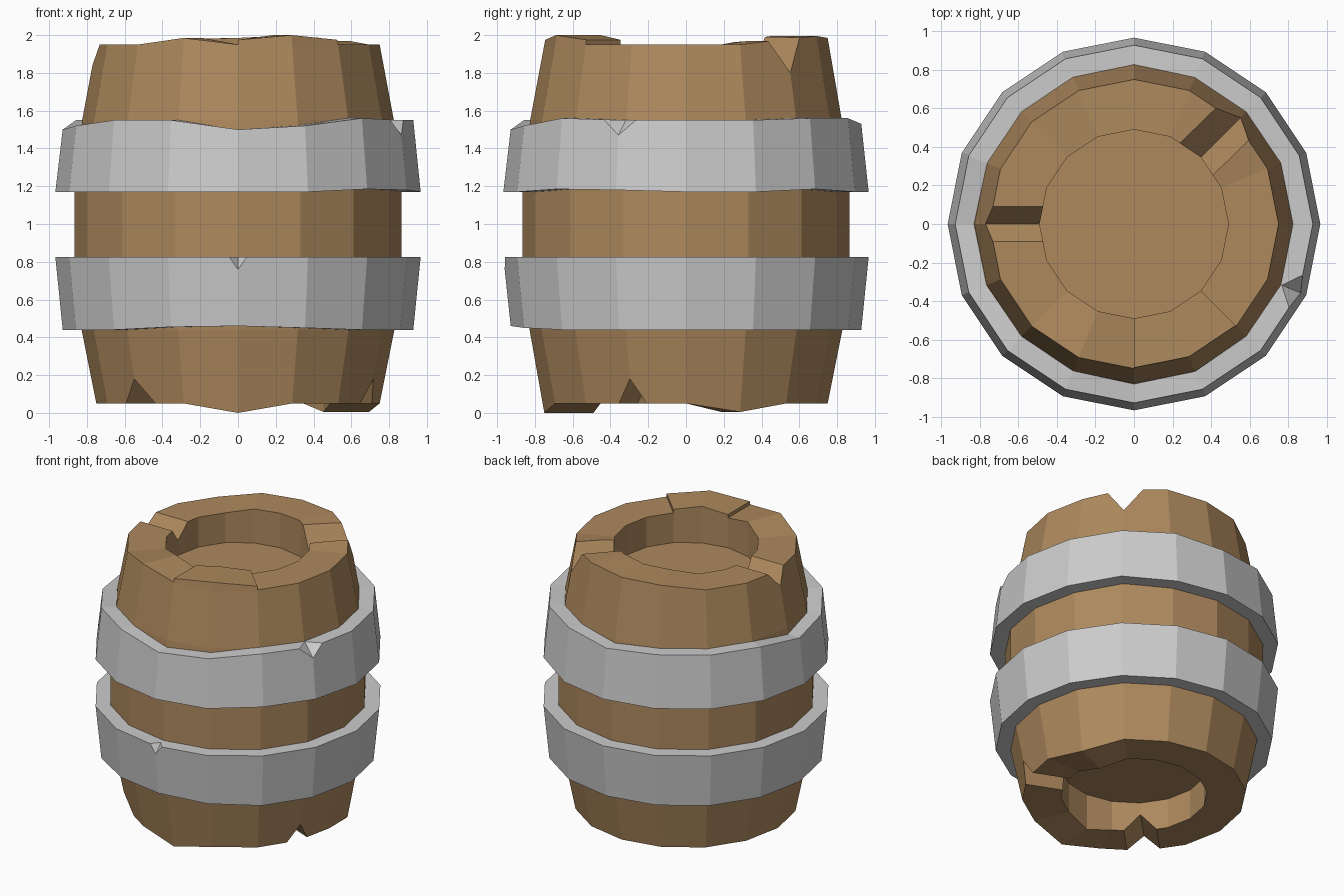
import bpy, bmesh
from math import cos, sin, radians
from mathutils import Vector

if "Cube" in bpy.data.objects:
    bpy.data.objects.remove(bpy.data.objects["Cube"])

N = 16
STEP = 360 / N

wood = bpy.data.materials.new("wood")
wood.diffuse_color = (0.42, 0.25, 0.11, 1)
wood.use_nodes = True
wood.node_tree.nodes["Principled BSDF"].inputs["Base Color"].default_value = wood.diffuse_color


def finish(name, bm, mat=None):
    bmesh.ops.recalc_face_normals(bm, faces=bm.faces)
    me = bpy.data.meshes.new(name)
    bm.to_mesh(me)
    bm.free()
    ob = bpy.data.objects.new(name, me)
    bpy.context.collection.objects.link(ob)
    if mat:
        me.materials.append(mat)
    return ob


def turned(name, profile, closed, mat=None):
    """Revolve (radius, z, {side: height change}) points into 16 flat sides."""
    bm = bmesh.new()
    rings = []
    for r, z, dz in profile:
        rings.append([bm.verts.new((r * cos(radians(i * STEP)), r * sin(radians(i * STEP)),
                                    z + dz.get(i, 0))) for i in range(N)])
    pairs = list(zip(rings, rings[1:]))
    if closed:
        pairs.append((rings[-1], rings[0]))
    else:
        bm.faces.new(rings[0])
        bm.faces.new(rings[-1])
    for a, b in pairs:
        for i in range(N):
            j = (i + 1) % N
            bm.faces.new((a[i], a[j], b[j], b[i]))
    return finish(name, bm, mat)


def notch(ob, angle, edge, depth, half, r0, r1, depth0=None, up=1):
    """Cut a radial V groove into a rim; depth0 is the depth at the inner end."""
    a = radians(angle)
    out, side = Vector((cos(a), sin(a), 0)), Vector((-sin(a), cos(a), 0))
    over = 0.12
    bm = bmesh.new()
    ends = []
    for r, d in ((r0, depth if depth0 is None else depth0), (r1, depth)):
        w = half * (d + over) / depth
        ends.append([bm.verts.new(out * r + side * s + Vector((0, 0, edge + up * h)))
                     for s, h in ((0, -d), (w, over), (-w, over))])
    bm.faces.new(ends[0])
    bm.faces.new(ends[1])
    for i in range(3):
        j = (i + 1) % 3
        bm.faces.new((ends[0][i], ends[0][j], ends[1][j], ends[1][i]))
    cutter = finish("notch_cutter", bm)
    cutter.hide_render = True
    m = ob.modifiers.new("notch", 'BOOLEAN')
    m.operation, m.solver, m.object = 'DIFFERENCE', 'EXACT', cutter
    bpy.context.view_layer.objects.active = ob
    bpy.ops.object.modifier_apply(modifier=m.name)
    bpy.data.objects.remove(cutter)


# Barrel body with recessed ends and uneven stave ends
top = {11: .035, 2: .03, 3: .045, 4: .035, 5: .03}
bottom = {12: -.05, 1: -.045}
body = turned("barrel_body", [
    (.49, .27, {}), (.49, .05, bottom), (.75, .05, bottom), (.828, .44, {}),
    (.865, .82, {}), (.865, 1.18, {}), (.825, 1.55, {}), (.75, 1.95, top),
    (.49, 1.95, top), (.49, 1.73, {})], False, wood)
notch(body, 180, 1.95, .11, .09, .4, 1)
notch(body, 45, 1.95, .15, .10, .4, 1)
notch(body, -135, .05, .13, .11, .4, 1, up=-1)
notch(body, -22.5, .05, .13, .08, .4, 1, up=-1)

# Raised stave ends at the front right of the top rim
bm = bmesh.new()
cols = []
for ang, z in ((-90, 1.975), (-67.5, 2.0), (-45, 1.975)):
    c, s = cos(radians(ang)), sin(radians(ang))
    cols.append([bm.verts.new((r * c, r * s, h))
                 for r, h in ((.49, 1.94), (.752, 1.94), (.745, z), (.49, z))])
for a, b in zip(cols, cols[1:]):
    for i in range(4):
        j = (i + 1) % 4
        bm.faces.new((a[i], a[j], b[j], b[i]))
bm.faces.new(cols[0])
bm.faces.new(cols[-1])
finish("raised_staves", bm, wood)

# Metal hoops with chipped edges
up_top = {12: -.05, 8: -.05, 9: -.03, 13: -.03, 14: .01, 2: .01, 3: .01, 4: -.02}
up_low = {14: .015, 15: .01, 2: .015}
upper = turned("upper_hoop", [(.79, 1.17, up_low), (.967, 1.17, up_low),
                              (.928, 1.55, up_top), (.79, 1.55, up_top)], True)
notch(upper, -22.5, 1.55, .12, .18, .83, .99, 0)

low_low = {12: .02, 11: .015, 13: .01}
lower = turned("lower_hoop", [(.79, .44, low_low), (.928, .44, low_low),
                              (.967, .825, {}), (.79, .825, {})], True)
notch(lower, -90, .825, .11, .08, .9, 1.0, 0)
